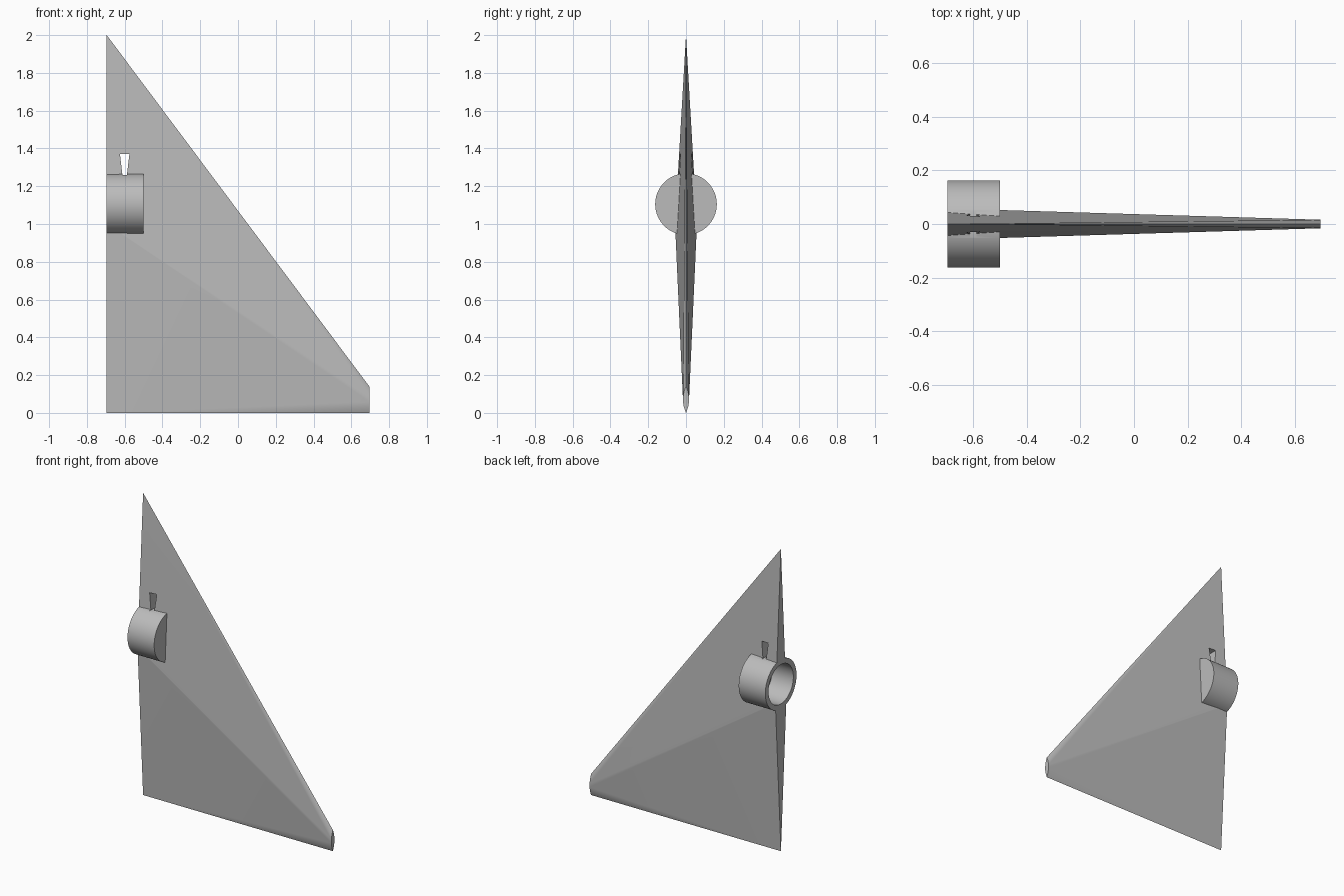
import bpy, bmesh, math
from mathutils import Matrix, Vector

cube = bpy.data.objects.get("Cube")
if cube:
    bpy.data.objects.remove(cube, do_unlink=True)

grey = bpy.data.materials.new("matte grey")
grey.use_nodes = True
grey.diffuse_color = (0.5, 0.5, 0.5, 1)
grey.node_tree.nodes["Principled BSDF"].inputs["Base Color"].default_value = grey.diffuse_color

ROOT_X, TIP_X = -0.695, 0.695
SOCKET_Z = 1.105


def add_object(name, bm):
    bmesh.ops.recalc_face_normals(bm, faces=bm.faces)
    mesh = bpy.data.meshes.new(name)
    bm.to_mesh(mesh)
    bm.free()
    mesh.materials.append(grey)
    ob = bpy.data.objects.new(name, mesh)
    bpy.context.collection.objects.link(ob)
    return ob


def hull(name, points):
    bm = bmesh.new()
    for p in points:
        bm.verts.new(p)
    bmesh.ops.convex_hull(bm, input=bm.verts)
    bmesh.ops.dissolve_limit(bm, angle_limit=0.001, verts=bm.verts, edges=bm.edges)
    return add_object(name, bm)


def cylinder(name, radius, start, end, axis, centre, segments=96):
    bm = bmesh.new()
    turn = Vector((0, 0, 1)).rotation_difference(axis).to_matrix().to_4x4()
    place = Matrix.Translation(Vector(centre) + Vector(axis) * (start + end) / 2)
    bmesh.ops.create_cone(bm, cap_ends=True, segments=segments, radius1=radius,
                          radius2=radius, depth=end - start, matrix=place @ turn)
    return add_object(name, bm)


def combine(target, other, operation):
    mod = target.modifiers.new(operation, 'BOOLEAN')
    mod.operation, mod.solver, mod.object = operation, 'EXACT', other
    bpy.context.view_layer.objects.active = target
    bpy.ops.object.modifier_apply(modifier=mod.name)
    bpy.data.objects.remove(other, do_unlink=True)


# Fin: diamond root section tapering to a small lens-shaped tip
root = [(ROOT_X, y, z) for y, z in ((0, 0), (0.058, 1), (0, 2), (-0.058, 1))]
tip = []
for i in range(13):
    t = i / 6 - 1
    for side in (-1, 1):
        tip.append((TIP_X, side * 0.016 * (1 - t * t), 0.07 + 0.07 * t))
fin = hull("fin_with_socket", root + tip)

# Round socket, bored from the root side and closed at its inner end
along = Vector((1, 0, 0))
middle = (0, 0, SOCKET_Z)
combine(fin, cylinder("socket", 0.163, ROOT_X, -0.5, along, middle), 'UNION')
combine(fin, cylinder("bore", 0.13, ROOT_X - 0.1, -0.54, along, middle), 'DIFFERENCE')

# Tapered slot above the socket with a small screw hole into the bore
slot = [(-0.6 + side * half, y, z)
        for half, z in ((0.012, 1.26), (0.025, 1.37))
        for side in (-1, 1) for y in (-0.1, 0.1)]
combine(fin, hull("slot", slot), 'DIFFERENCE')
combine(fin, cylinder("screw_hole", 0.011, 1.15, 1.3, Vector((0, 0, 1)),
                      (-0.6, 0, 0), 24), 'DIFFERENCE')

bpy.ops.object.select_all(action='DESELECT')
fin.select_set(True)
bpy.context.view_layer.objects.active = fin
bpy.ops.object.shade_smooth_by_angle(angle=math.radians(30))
